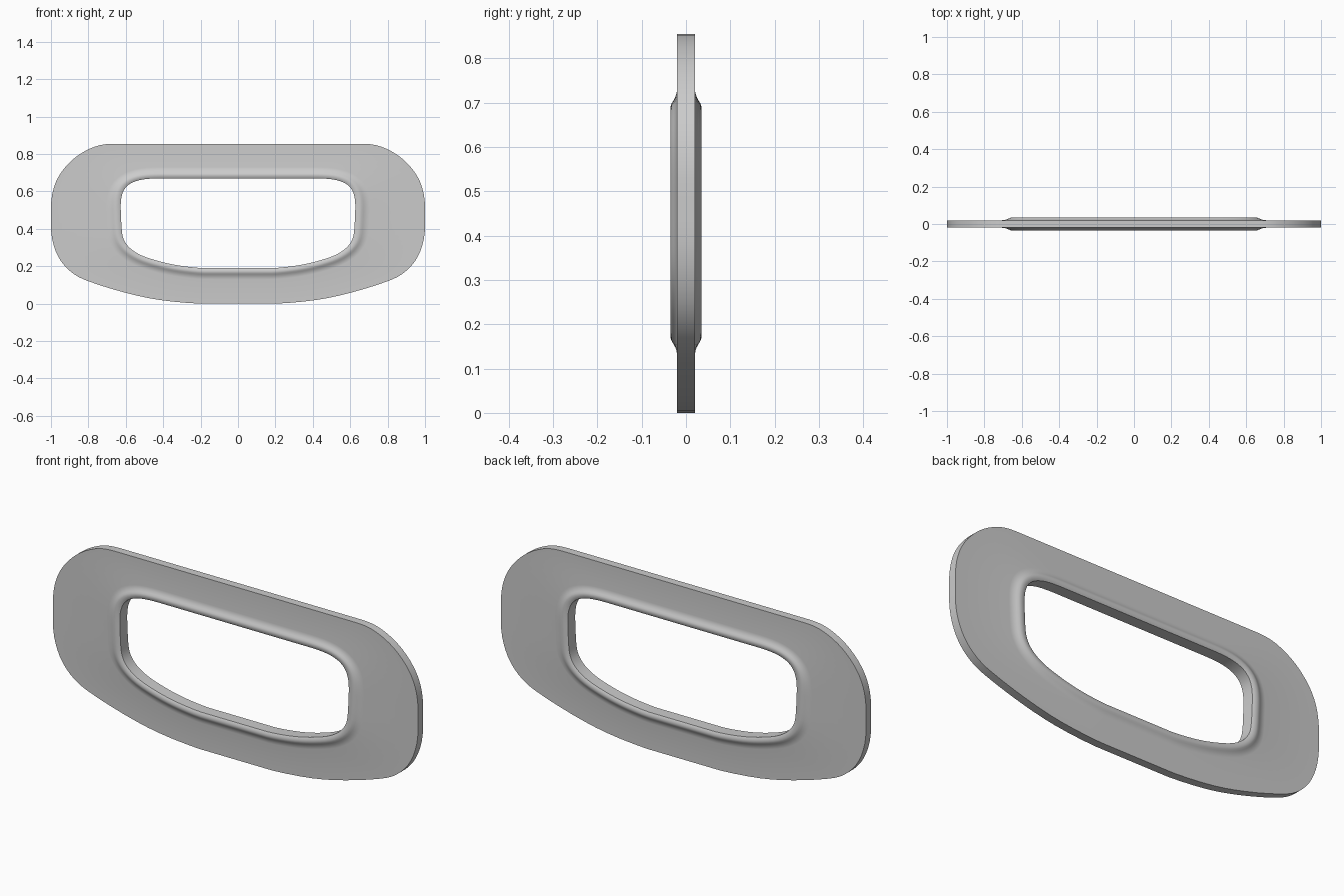
import bpy, bmesh, math
from mathutils import Vector
from mathutils.geometry import interpolate_bezier

if "Cube" in bpy.data.objects:
    bpy.data.objects.remove(bpy.data.objects["Cube"], do_unlink=True)

# Matching half outlines (x, z), running from top centre to bottom centre
OUTER = [(0, .855), (.3, .855), (.66, .855), (.74, .847), (.82, .815), (.89, .765),
         (.95, .695), (.985, .62), (1, .53), (1, .40), (.985, .31), (.945, .225),
         (.88, .16), (.8, .12), (.6, .058), (.42, .02), (.2, 0), (0, 0)]
HOLE = [(0, .67), (.25, .67), (.42, .67), (.51, .664), (.57, .645), (.605, .615),
        (.622, .575), (.627, .53), (.626, .48), (.62, .38), (.607, .335), (.575, .295),
        (.52, .26), (.44, .232), (.36, .212), (.28, .199), (.18, .19), (0, .19)]
# Raised lip section: (distance out from the hole, half thickness)
LIP = [(0, .029), (.006, .0325), (.013, .0345), (.02, .035), (.027, .033),
       (.034, .0285), (.042, .0242), (.051, .0212), (.06, .02)]
HALF_PLATE = .02
STEPS = 3


def smooth_loop(half):
    """Mirror a half outline and round it with short cubic spans."""
    pts = [Vector(p) for p in half]
    pts += [Vector((-p.x, p.y)) for p in reversed(pts[1:-1])]
    n, loop = len(pts), []
    for i in range(n):
        a, b, c, d = (pts[(i + k) % n] for k in (-1, 0, 1, 2))
        span = (c - b).length / 3
        h1 = b + (c - a).normalized() * span
        h2 = c - (d - b).normalized() * span
        # straight spans stay straight
        if abs(b.y - c.y) < 1e-6 or abs(b.x - c.x) < 1e-6:
            h1, h2 = b.lerp(c, 1 / 3), b.lerp(c, 2 / 3)
        loop += [p.to_2d() for p in interpolate_bezier(b, h1, h2, c, STEPS + 1)[:-1]]
    return loop


def offset_loop(loop, dist):
    """Push a clockwise loop outward, a little further at the sides."""
    result = []
    for i, p in enumerate(loop):
        t = (loop[(i + 1) % len(loop)] - loop[i - 1]).normalized()
        result.append(p + Vector((-t.y * 1.3, t.x)) * dist)
    return result


outer, hole = smooth_loop(OUTER), smooth_loop(HOLE)
front = [(offset_loop(hole, d), -y) for d, y in LIP] + [(outer, -HALF_PLATE)]
back = [(loop, -y) for loop, y in reversed(front)]

# Closed skin: front lip and face, rim, back face and lip, hole wall
bm = bmesh.new()
rings = [[bm.verts.new((p.x, y, p.y)) for p in loop] for loop, y in front + back]
for r, ring in enumerate(rings):
    nxt = rings[(r + 1) % len(rings)]
    for i in range(len(ring)):
        j = (i + 1) % len(ring)
        bm.faces.new((ring[i], ring[j], nxt[j], nxt[i]))
bmesh.ops.recalc_face_normals(bm, faces=bm.faces)
mesh = bpy.data.meshes.new("handle_plate")
bm.to_mesh(mesh)
bm.free()

plate = bpy.data.objects.new("handle_plate", mesh)
bpy.context.collection.objects.link(plate)

# Plain grey finish
grey = bpy.data.materials.new("plain_grey")
grey.use_nodes = True
colour = (.6, .6, .6, 1)
grey.diffuse_color = colour
grey.node_tree.nodes["Principled BSDF"].inputs["Base Color"].default_value = colour
mesh.materials.append(grey)

bpy.ops.object.select_all(action="DESELECT")
plate.select_set(True)
bpy.context.view_layer.objects.active = plate
bpy.ops.object.shade_smooth_by_angle(angle=math.radians(30))
